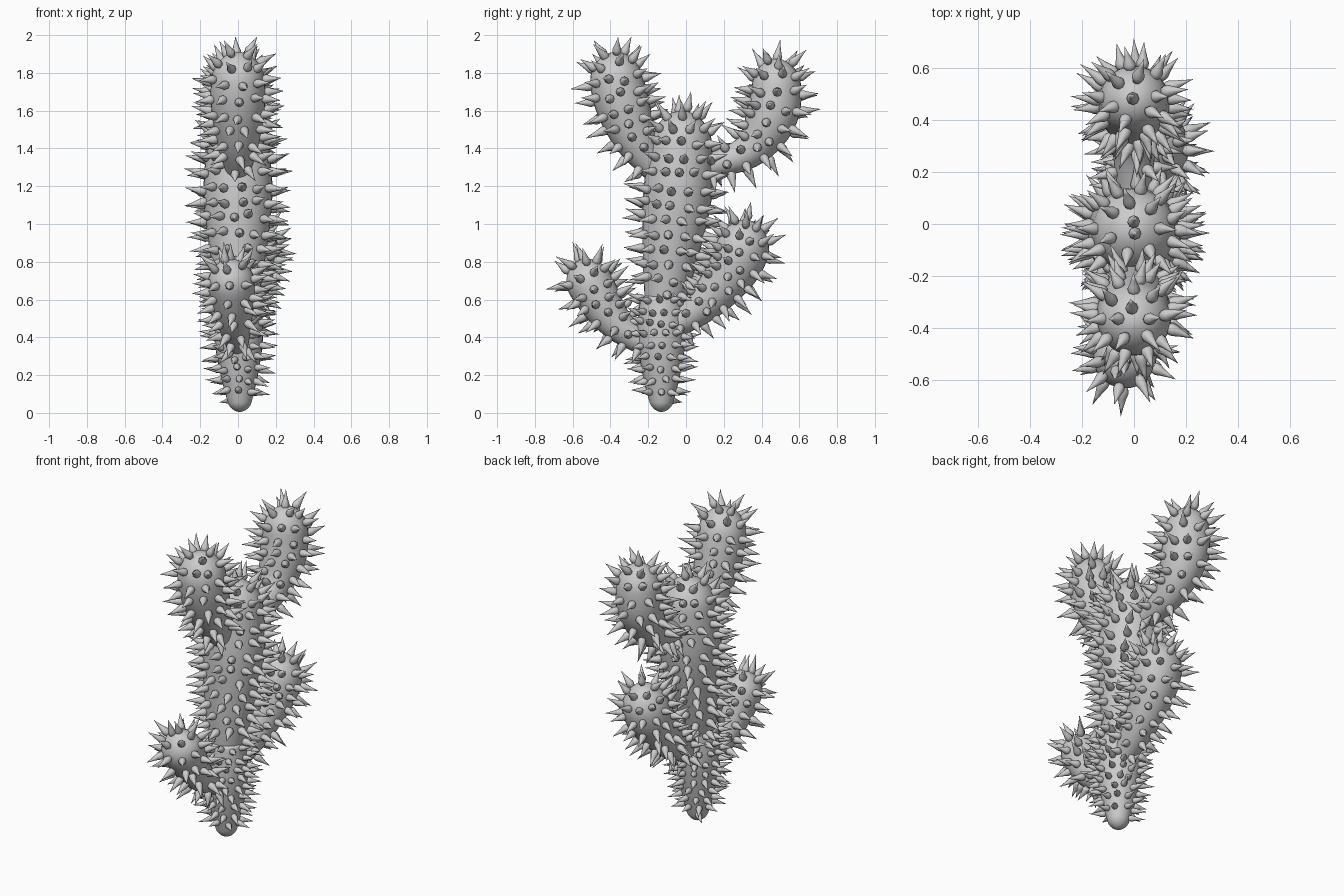
import bpy, bmesh, math, random
from mathutils import Vector

if "Cube" in bpy.data.objects:
    bpy.data.objects.remove(bpy.data.objects["Cube"])

random.seed(7)
SIDES = 28


def spline(pts, n=16):
    """Catmull-Rom samples through 4D control points (x, y, z, radius)."""
    p = [Vector(q) for q in pts]
    p = [2 * p[0] - p[1]] + p + [2 * p[-1] - p[-2]]
    out = []
    for i in range(1, len(p) - 2):
        a, b, c, d = p[i - 1:i + 3]
        for k in range(n):
            t = k / n
            out.append(.5 * (2 * b + (c - a) * t + (2 * a - 5 * b + 4 * c - d) * t * t
                             + (3 * b - a - 3 * c + d) * t ** 3))
    return out + [p[-2]]


def make_rings(pts, x0, x1, cap0, cap1):
    """Rings (centre, radius) along a path in the yz plane leaning from x0 to x1, ends rounded."""
    last = len(pts) - 1
    raw = spline([(x0 + (x1 - x0) * i / last, *p) for i, p in enumerate(pts)])
    cum = [0]
    for a, b in zip(raw, raw[1:]):
        cum.append(cum[-1] + (b.xyz - a.xyz).length)
    total = cum[-1]
    quarter = [math.pi / 2 * k / 7 for k in range(8)]
    stops = [cap0 * (1 - math.cos(q)) for q in quarter]
    stops += [cap0 + (total - cap0 - cap1) * k / 24 for k in range(1, 24)]
    stops += [total - cap1 + cap1 * math.sin(q) for q in quarter]
    rings = []
    for s in stops:
        i = max(j for j in range(len(cum) - 1) if cum[j] <= s + 1e-9)
        v = raw[i].lerp(raw[i + 1], min(1, (s - cum[i]) / (cum[i + 1] - cum[i])))
        r = v.w
        if s < cap0:
            r *= math.sqrt(max(0, 1 - (1 - s / cap0) ** 2))
        if s > total - cap1:
            r *= math.sqrt(max(0, 1 - (1 - (total - s) / cap1) ** 2))
        rings.append((v.xyz, max(r, .001)))
    return rings


def frame(rings, i):
    t = (rings[min(i + 1, len(rings) - 1)][0] - rings[max(i - 1, 0)][0]).normalized()
    u = Vector((1, 0, 0))
    u = (u - t * u.dot(t)).normalized()
    return t, u, t.cross(u)


def circle(bm, c, u, v, r, n):
    return [bm.verts.new(c + (u * math.cos(math.tau * k / n) + v * math.sin(math.tau * k / n)) * r)
            for k in range(n)]


def loft(bm, loops):
    for a, b in zip(loops, loops[1:]):
        n = len(a)
        for k in range(n):
            bm.faces.new((a[k], a[(k + 1) % n], b[(k + 1) % n], b[k]))


def finish(bm, name):
    bmesh.ops.recalc_face_normals(bm, faces=bm.faces[:])
    mesh = bpy.data.meshes.new(name)
    bm.to_mesh(mesh)
    bm.free()
    for f in mesh.polygons:
        f.use_smooth = True
    bpy.context.collection.objects.link(bpy.data.objects.new(name, mesh))


def flesh(name, rings):
    bm = bmesh.new()
    loops = []
    for i, (c, r) in enumerate(rings):
        t, u, v = frame(rings, i)
        loops.append(circle(bm, c, u, v, r, SIDES))
    loft(bm, loops)
    bm.faces.new(loops[0][::-1])
    bm.faces.new(loops[-1])
    finish(bm, name)


def spine(bm, pos, axis, length, rad):
    """Teardrop spine with a swollen root."""
    u = axis.orthogonal().normalized()
    v = axis.cross(u)
    loops = [circle(bm, pos + axis * h * length, u, v, w * rad, 8)
             for h, w in ((-.15, .6), (.05, .97), (.18, 1), (.36, .72), (.65, .36))]
    loft(bm, loops)
    tip = bm.verts.new(pos + axis * length)
    top = loops[-1]
    for k in range(8):
        bm.faces.new((top[k], top[(k + 1) % 8], tip))
    bm.faces.new(loops[0][::-1])


def spines(name, rings, others, step):
    """Staggered rows of spines, evenly spaced over the skin."""
    length, rad = .025 + step * 1.02, .004 + step * .25
    bm = bmesh.new()
    walked, nxt, row = 0, step * .5, 0
    for i in range(1, len(rings)):
        (c0, r0), (c1, r1) = rings[i - 1], rings[i]
        ds, dr = (c1 - c0).length, r1 - r0
        seg = math.hypot(ds, dr)
        while nxt <= walked + seg:
            f = (nxt - walked) / seg
            c, r = c0.lerp(c1, f), r0 + dr * f
            t, u, v = frame(rings, i)
            n = max(1, round(math.tau * r / step))
            turn = random.uniform(-.25, .25)
            for k in range(n):
                a = math.tau * (k + row % 2 * .5 + turn + random.uniform(-.15, .15)) / n
                out = u * math.cos(a) + v * math.sin(a)
                pos = c + out * r + t * random.uniform(-.2, .2) * step
                # leave out spines under the foot, in the arm crooks or inside a neighbouring part
                if pos.z < .06 or out.z > .75 or any(
                        (pos - oc).length < orad * .97 for o in others for oc, orad in o):
                    continue
                jit = Vector([random.uniform(-.2, .2) for _ in range(3)])
                axis = (out * ds / seg - t * dr / seg + t * .08 + jit).normalized()
                spine(bm, pos, axis, length * random.uniform(.85, 1.12), rad)
            nxt += step
            row += 1
        walked += seg
    finish(bm, name)


# paths of (y, z, radius), then x at both ends and the rounding of both ends
parts = {}
parts["base"] = make_rings([(-.13, .005, .05), (-.13, .22, .103), (-.13, .42, .13),
                            (-.125, .625, .115)], .01, 0, .05, .02)
parts["trunk"] = make_rings([(-.125, .5, .09), (-.085, .82, .145), (-.045, 1.15, .182),
                             (-.025, 1.42, .163), (-.015, 1.6, .13)], 0, 0, .02, .14)
parts["upper_front_arm"] = make_rings([(-.15, 1.26, .06), (-.27, 1.46, .118), (-.35, 1.68, .145),
                                       (-.39, 1.91, .125)], 0, 0, .03, .14)
parts["upper_back_arm"] = make_rings([(.06, 1.29, .055), (.33, 1.385, .092), (.46, 1.59, .138),
                                      (.485, 1.875, .115)], 0, 0, .03, .13)
parts["lower_front_arm"] = make_rings([(-.17, .33, .05), (-.37, .475, .09), (-.5, .67, .122),
                                       (-.56, .81, .105)], 0, -.05, .03, .12)
parts["lower_back_arm"] = make_rings([(-.08, .44, .06), (.14, .62, .108), (.28, .82, .142),
                                      (.335, 1.02, .12)], .02, .09, .03, .14)
spacing = {"base": .06, "lower_front_arm": .076, "lower_back_arm": .074}

for name, rings in parts.items():
    flesh(name, rings)
    spines(name + "_spines", rings, [r for k, r in parts.items() if k != name],
           spacing.get(name, .081))
